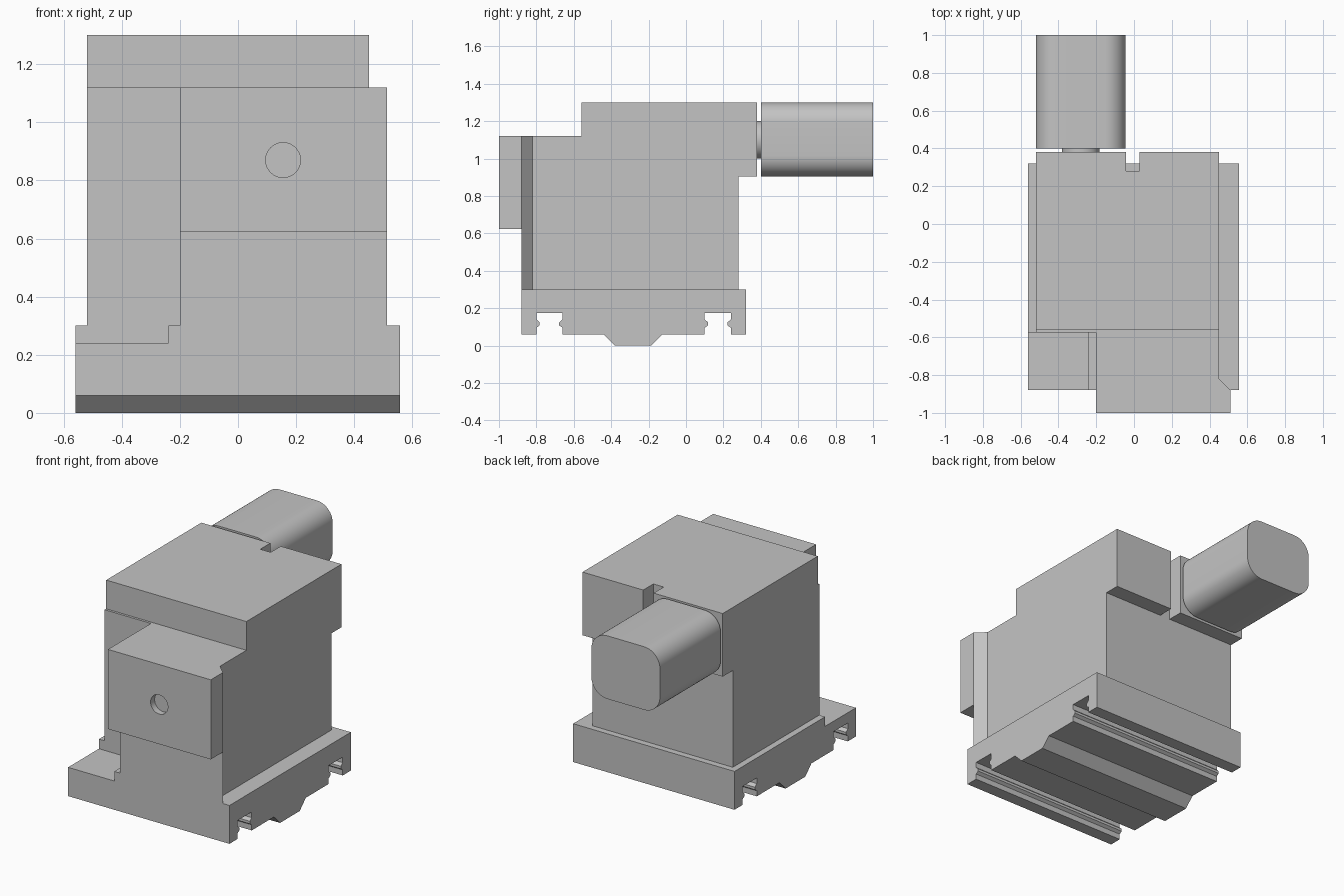
import bpy, bmesh, math
from mathutils import Vector

if "Cube" in bpy.data.objects:
    bpy.data.objects.remove(bpy.data.objects["Cube"])

GREY = (0.55, 0.55, 0.55, 1)
grey = bpy.data.materials.new("machine grey")
grey.use_nodes = True
grey.diffuse_color = GREY
grey.node_tree.nodes["Principled BSDF"].inputs["Base Color"].default_value = GREY


def extrude(name, outline, axis, start, end):
    """Extrude a closed 2D outline along the x, y or z axis."""
    place = {"x": lambda a, b: (start, a, b),
             "y": lambda a, b: (a, start, b),
             "z": lambda a, b: (a, b, start)}[axis]
    step = Vector([end - start if c == axis else 0 for c in "xyz"])
    bm = bmesh.new()
    face = bm.faces.new([bm.verts.new(place(a, b)) for a, b in outline])
    new = bmesh.ops.extrude_face_region(bm, geom=[face])["geom"]
    bmesh.ops.translate(bm, vec=step,
                        verts=[v for v in new if isinstance(v, bmesh.types.BMVert)])
    bmesh.ops.recalc_face_normals(bm, faces=bm.faces)
    mesh = bpy.data.meshes.new(name)
    bm.to_mesh(mesh)
    bm.free()
    mesh.materials.append(grey)
    obj = bpy.data.objects.new(name, mesh)
    bpy.context.collection.objects.link(obj)
    return obj


def rect(a0, a1, b0, b1):
    return [(a0, b0), (a1, b0), (a1, b1), (a0, b1)]


def arc(ca, cb, r, start, sweep, n):
    return [(ca + r * math.cos(start + sweep * i / n),
             cb + r * math.sin(start + sweep * i / n)) for i in range(n + 1)]


def circle(ca, cb, r, n=48):
    return arc(ca, cb, r, 0, math.tau, n)[:-1]


def rounded_rect(a0, a1, b0, b1, r):
    q = math.pi / 2
    corners = [(a1 - r, b1 - r), (a0 + r, b1 - r), (a0 + r, b0 + r), (a1 - r, b0 + r)]
    return [p for i, (a, b) in enumerate(corners) for p in arc(a, b, r, i * q, q, 12)]


def select(obj):
    bpy.ops.object.select_all(action="DESELECT")
    obj.select_set(True)
    bpy.context.view_layer.objects.active = obj


def cut(obj, cutter):
    mod = obj.modifiers.new("cut", "BOOLEAN")
    mod.operation, mod.solver, mod.object = "DIFFERENCE", "EXACT", cutter
    select(obj)
    bpy.ops.object.modifier_apply(modifier=mod.name)
    bpy.data.objects.remove(cutter)


def smooth(obj):
    select(obj)
    bpy.ops.object.shade_smooth_by_angle(angle=math.radians(30))


# Base slide: side profile with two ribbed slots and a central rail
FOOT = 0.06


def slot(y0, y1, top=0.175):
    rib = [(0, FOOT), (0, 0.095), (0.018, 0.108), (0.018, 0.124), (0, 0.14), (0, top)]
    return [(y0 + d, z) for d, z in rib] + [(y1 - d, z) for d, z in reversed(rib)]


profile = [(-0.88, 0.30), (-0.88, FOOT)] + slot(-0.80, -0.66)
profile += [(-0.44, FOOT), (-0.38, 0), (-0.185, 0), (-0.125, FOOT)]
profile += slot(0.10, 0.24) + [(0.32, FOOT), (0.32, 0.30)]
base = extrude("base_slide", profile, "x", -0.56, 0.557)
cut(base, extrude("ledge_cutter", rect(-0.7, -0.24, -1, -0.575), "z", 0.24, 0.5))

# Main housing, flared at its front corner
extrude("main_housing",
        [(-0.52, -0.575), (-0.20, -0.575), (-0.20, -0.88), (0.512, -0.88),
         (0.45, -0.82), (0.45, 0.28), (-0.52, 0.28)], "z", 0.30, 1.12)
extrude("top_housing", rect(-0.52, 0.45, -0.56, 0.28), "z", 1.12, 1.30)

# Rear overhangs on either side of the notch
for side, x0, x1 in (("right", -0.52, -0.042), ("left", 0.03, 0.45)):
    extrude("rear_overhang_" + side, rect(x0, x1, 0.28, 0.38), "z", 0.905, 1.30)

# Front head with a shallow round socket
head = extrude("front_head", rect(-0.20, 0.512, 0.622, 1.12), "y", -1.0, -0.88)
cut(head, extrude("socket_cutter", circle(0.155, 0.87, 0.06), "y", -1.1, -0.96))
smooth(head)

# Rear motor and its shaft
smooth(extrude("motor_shaft", circle(-0.282, 1.10, 0.10), "y", 0.38, 0.40))
smooth(extrude("motor", rounded_rect(-0.52, -0.045, 0.905, 1.30, 0.11), "y", 0.40, 1.0))
